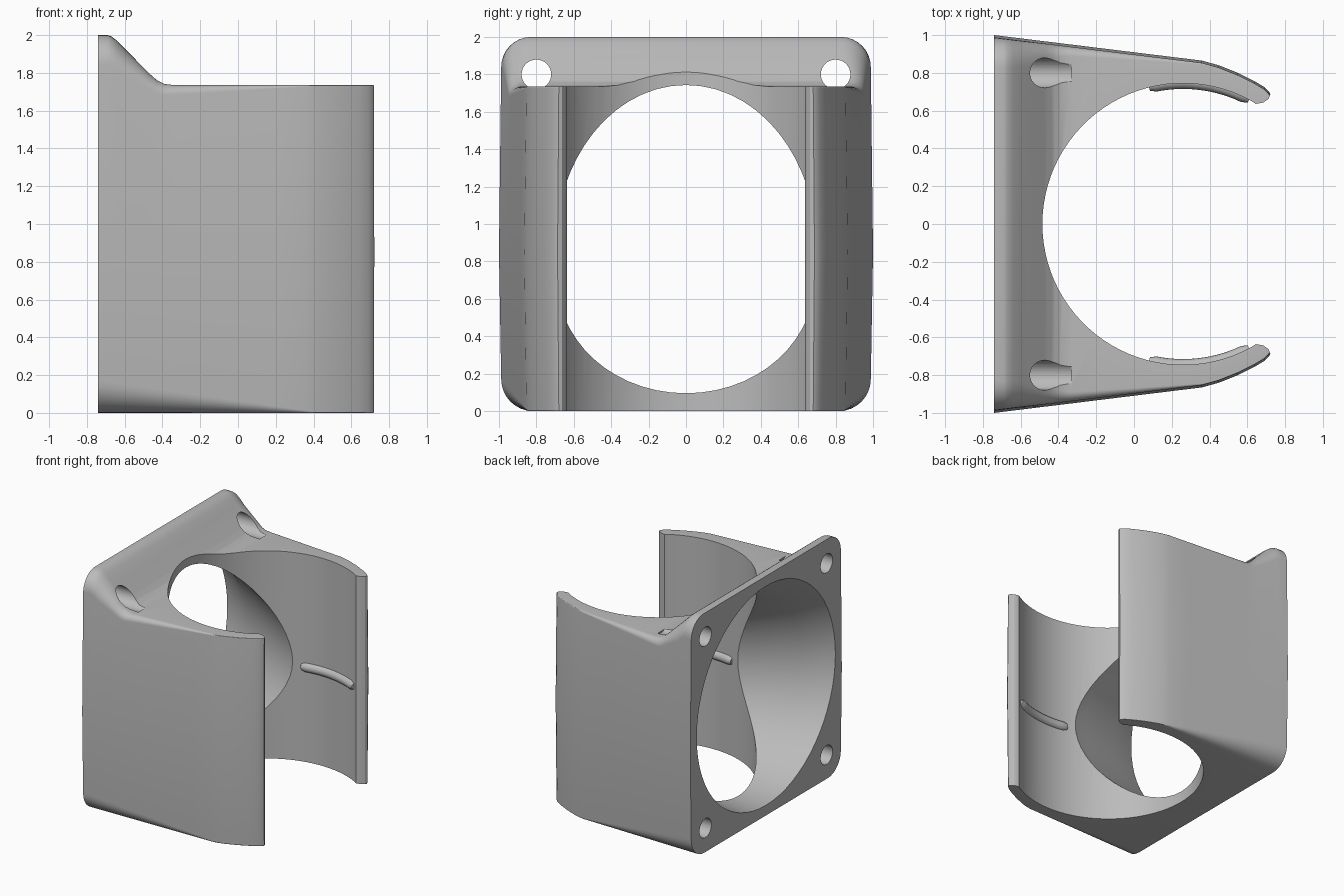
import bpy, bmesh
from math import sin, cos, pi, radians, sqrt

default = bpy.data.objects.get("Cube")
if default:
    bpy.data.objects.remove(default, do_unlink=True)

grey = bpy.data.materials.new("plain grey")
grey.use_nodes = True
grey.diffuse_color = (0.5, 0.5, 0.5, 1)
grey.node_tree.nodes["Principled BSDF"].inputs["Base Color"].default_value = (0.5, 0.5, 0.5, 1)


def loft(name, rings):
    """Solid skinned over closed rings that share one point count."""
    bm = bmesh.new()
    loops = [[bm.verts.new(p) for p in ring] for ring in rings]
    n = len(loops[0])
    for a, b in zip(loops, loops[1:]):
        for i in range(n):
            j = (i + 1) % n
            bm.faces.new((a[i], a[j], b[j], b[i]))
    bm.faces.new(loops[0])
    bm.faces.new(loops[-1])
    bmesh.ops.recalc_face_normals(bm, faces=bm.faces)
    mesh = bpy.data.meshes.new(name)
    bm.to_mesh(mesh)
    bm.free()
    mesh.materials.append(grey)
    ob = bpy.data.objects.new(name, mesh)
    bpy.context.collection.objects.link(ob)
    return ob


def circle_x(x, y, z, r, n=64):
    return [(x, y + r * cos(2 * pi * i / n), z + r * sin(2 * pi * i / n)) for i in range(n)]


def interp(table, x):
    for (x0, v0), (x1, v1) in zip(table, table[1:]):
        if x <= x1:
            return v0 + (v1 - v0) * max(0, (x - x0) / (x1 - x0))
    return table[-1][1]


def activate(ob):
    bpy.ops.object.select_all(action='DESELECT')
    ob.select_set(True)
    bpy.context.view_layer.objects.active = ob


def cut(ob, cutter):
    mod = ob.modifiers.new("cut", 'BOOLEAN')
    mod.operation = 'DIFFERENCE'
    mod.solver = 'EXACT'
    mod.object = cutter
    activate(ob)
    bpy.ops.object.modifier_apply(modifier=mod.name)
    bpy.data.objects.remove(cutter, do_unlink=True)


# Half width, top height and corner radii along the depth of the body
width = [(-.74, 1), (.36, .865), (.45, .84), (.55, .8), (.64, .755), (.69, .725), (.715, .7), (.725, .68)]
height = [(-.74, 2), (-.69, 2), (-.67, 1.993), (-.64, 1.97), (-.47, 1.797), (-.43, 1.762),
          (-.39, 1.742), (-.34, 1.735), (.73, 1.735)]
top_radius = [(-.74, .16), (-.6, .14), (-.47, .08), (-.34, .05), (.4, .006)]
low_radius = [(-.74, .17), (.4, .006)]


def section(x, steps=8):
    w, h = interp(width, x), interp(height, x)
    rt, rl = interp(top_radius, x), interp(low_radius, x)
    draft = .012
    half = []
    for i in range(steps + 1):
        a = pi / 2 * i / steps
        half.append((w - draft - rl + rl * sin(a), rl - rl * cos(a)))
    half.append((w, .85))
    for i in range(steps + 1):
        a = pi / 2 * i / steps
        half.append((w - draft - rt + rt * cos(a), h - rt + rt * sin(a)))
    return [(x, y, z) for y, z in half] + [(x, -y, z) for y, z in reversed(half)]


stations = sorted({x for t in (width, height, top_radius) for x, v in t if x < .726} | {-.2, 0, .2})
body = loft("fan_mount_body", [section(x) for x in stations])

# Vertical bore, opening between the two rounded lips
cx, r = .26, .745
half = [(.85, .69), (.722, .688), (.712, .662), (.685, .643), (.645, .636)]
arc = [(cx + r * cos(a), r * sin(a)) for a in (radians(61 + 238 * i / 60) for i in range(61))]
outline = half + arc + [(x, -y) for x, y in reversed(half)]
cut(body, loft("bore_cutter", [[(x, y, z) for x, y in outline] for z in (-1, 3)]))

# Air duct narrowing from the plate into the bore
duct = [(-.76, 1, .92), (-.74, 1, .915), (-.49, .92, .825), (-.12, .85, .74), (.2, .79, .65)]
cut(body, loft("duct_cutter", [circle_x(x, 0, z, q) for x, z, q in duct]))

# Four screw holes
for y in (-.8, .8):
    for z in (.2, 1.8):
        cut(body, loft("hole_cutter", [circle_x(x, y, z, .079, 32) for x in (-.9, -.33)]))

activate(body)
bpy.ops.object.shade_smooth_by_angle(angle=radians(28))

# Raised clip ridges inside the bore
for side, name in ((1, "left_ridge"), (-1, "right_ridge")):
    rings = []
    for i in range(17):
        a = radians(104 - 42 * i / 16)
        t = abs(i / 8 - 1)
        q = .04 if t < 1 else .028
        ring = []
        for k in range(16):
            b = 2 * pi * k / 16
            d = .755 + q * cos(b)
            ring.append((cx + d * cos(a), side * d * sin(a), .79 + q * sin(b)))
        rings.append(ring)
    ridge = loft(name, rings)
    activate(ridge)
    bpy.ops.object.shade_smooth_by_angle(angle=radians(40))
